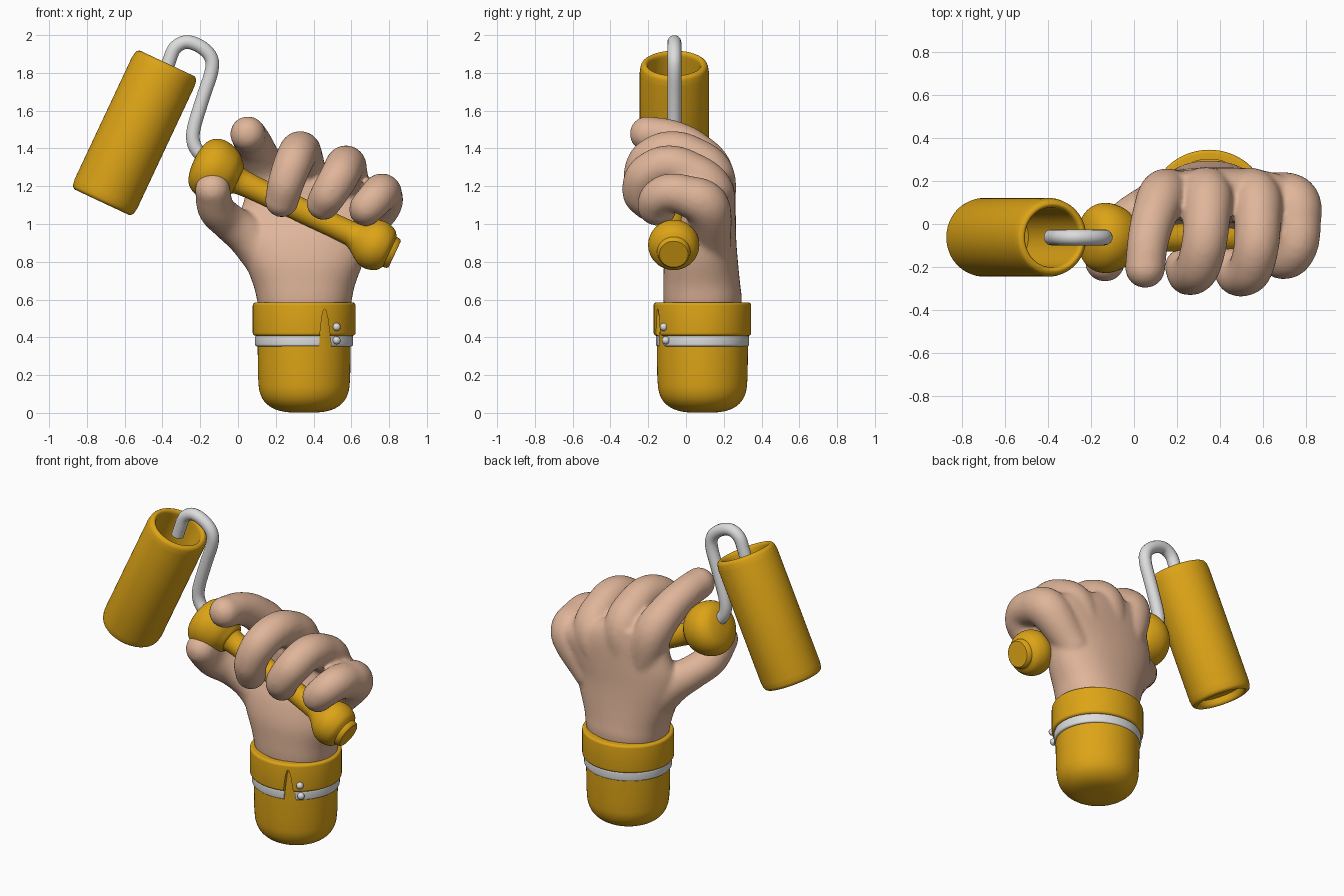
import bpy, bmesh, math
from mathutils import Vector, Matrix

cube = bpy.data.objects.get("Cube")
if cube:
    bpy.data.objects.remove(cube, do_unlink=True)


def material(name, rgb):
    m = bpy.data.materials.new(name)
    m.use_nodes = True
    m.diffuse_color = (*rgb, 1)
    m.node_tree.nodes["Principled BSDF"].inputs["Base Color"].default_value = (*rgb, 1)
    return m


YELLOW = material("golden yellow", (0.72, 0.37, 0.008))
SKIN = material("skin", (0.74, 0.46, 0.32))
WHITE = material("light grey", (0.72, 0.72, 0.72))


def select(ob):
    bpy.ops.object.select_all(action='DESELECT')
    ob.select_set(True)
    bpy.context.view_layer.objects.active = ob


def finish(bm, name, mat):
    bmesh.ops.recalc_face_normals(bm, faces=bm.faces)
    me = bpy.data.meshes.new(name)
    bm.to_mesh(me)
    bm.free()
    me.materials.append(mat)
    ob = bpy.data.objects.new(name, me)
    bpy.context.collection.objects.link(ob)
    return ob


def smooth(ob, angle=40):
    select(ob)
    bpy.ops.object.shade_smooth_by_angle(angle=math.radians(angle))


def bake(ob):
    select(ob)
    bpy.ops.object.convert(target='MESH')


def spline(points, steps):
    """Catmull-Rom curve through points of any dimension."""
    p = [Vector(q) for q in points]
    p = [2 * p[0] - p[1]] + p + [2 * p[-1] - p[-2]]
    out = []
    for a, b, c, d in zip(p, p[1:], p[2:], p[3:]):
        for i in range(steps):
            t = i / steps
            out.append(0.5 * (2 * b + (c - a) * t + (2 * a - 5 * b + 4 * c - d) * t * t
                              + (3 * b - a - 3 * c + d) * t ** 3))
    return out + [p[-2]]


def skin_rings(bm, rings, closed=False):
    """Bridge successive rings of points; cap the ends unless closed."""
    vs = [[bm.verts.new(p) for p in ring] for ring in rings]
    pairs = list(zip(vs, vs[1:])) + ([(vs[-1], vs[0])] if closed else [])
    for r, s in pairs:
        for i in range(len(r)):
            j = (i + 1) % len(r)
            bm.faces.new((r[i], r[j], s[j], s[i]))
    if not closed:
        bm.faces.new(vs[0])
        bm.faces.new(vs[-1])


def lathe(name, mat, profile, origin, axis=(0, 0, 1), squash=1, closed=False, seg=64):
    """Turn a (radius, height) profile around an axis."""
    m = (Matrix.Translation(origin) @ Vector(axis).to_track_quat('Z', 'Y').to_matrix().to_4x4()
         @ Matrix.Diagonal((1, squash, 1, 1)))
    rings = []
    for r, h in profile:
        r = max(r, 0.002)
        rings.append([m @ Vector((r * math.cos(a), r * math.sin(a), h))
                      for a in (2 * math.pi * i / seg for i in range(seg))])
    bm = bmesh.new()
    skin_rings(bm, rings, closed)
    ob = finish(bm, name, mat)
    smooth(ob)
    return ob


def rounded_band(inner, outer, low, high, bevel):
    """Closed band section with rounded outer corners."""
    prof = [(inner, low)]
    for cz, start in ((low + bevel, -90), (high - bevel, 0)):
        for k in range(6):
            a = math.radians(start + 18 * k)
            prof.append((outer - bevel + bevel * math.cos(a), cz + bevel * math.sin(a)))
    return prof + [(inner, high)]


# Roller sleeve: hollow, with rounded lips at both ends
top, bottom = Vector((-0.375, -0.062, 1.85)), Vector((-0.72, -0.062, 1.115))
length = (top - bottom).length
lip = [(0.138, 0.045), (0.14, 0.015), (0.15, 0.001), (0.163, 0.002), (0.176, 0.015), (0.183, 0.05)]
profile = ([(0, 0.05)] + spline(lip, 4)
           + spline([(r, length - h) for r, h in reversed(lip)], 4) + [(0.136, 0.25), (0, 0.25)])
lathe("roller_sleeve", YELLOW, profile, bottom, top - bottom)

# Bent wire frame
path = [(-0.385, 1.8), (-0.365, 1.86), (-0.335, 1.93), (-0.275, 1.963), (-0.2, 1.94),
        (-0.145, 1.885), (-0.14, 1.81), (-0.185, 1.67), (-0.233, 1.51), (-0.235, 1.43),
        (-0.2, 1.37), (-0.13, 1.31)]
cu = bpy.data.curves.new("wire_frame", 'CURVE')
cu.dimensions = '3D'
cu.bevel_depth = 0.037
cu.bevel_resolution = 5
cu.use_fill_caps = True
pts = spline(path, 6)
sp = cu.splines.new('POLY')
sp.points.add(len(pts) - 1)
for p, q in zip(sp.points, pts):
    p.co = (q[0], -0.062, q[1], 1)
cu.materials.append(WHITE)
wire = bpy.data.objects.new("wire_frame", cu)
bpy.context.collection.objects.link(wire)
bake(wire)
smooth(wire)

# Turned handle: end cap, knob, shaft and flared head
knob = [(0.088, 0.03), (0.118, 0.055), (0.135, 0.105), (0.128, 0.155), (0.1, 0.2), (0.072, 0.24),
        (0.064, 0.3), (0.064, 0.6), (0.067, 0.88), (0.09, 0.925), (0.13, 0.965), (0.153, 1.01),
        (0.163, 1.06), (0.154, 1.11), (0.12, 1.15), (0.06, 1.17), (0, 1.174)]
lathe("handle", YELLOW, [(0, 0), (0.076, 0), (0.084, 0.008)] + spline(knob, 4),
      (0.83, -0.065, 0.84), (-0.905, 0, 0.425))

# Sleeve with rounded bottom
base = (0.35, 0.087, 0)
sleeve = [(0, 0.002), (0.09, 0.004), (0.16, 0.022), (0.21, 0.06), (0.236, 0.115), (0.244, 0.19)]
lathe("sleeve", YELLOW, spline(sleeve, 5) + [(0.246, 0.35), (0.246, 0.56), (0, 0.56)], base, squash=0.98)

# Folded cuff and trim, both split by a tapering notch
cuff = lathe("cuff", YELLOW, rounded_band(0.225, 0.272, 0.408, 0.585, 0.016), base,
             squash=0.95, closed=True)
trim = lathe("cuff_trim", WHITE, rounded_band(0.225, 0.26, 0.352, 0.412, 0.012), base,
             squash=0.95, closed=True)
bm = bmesh.new()
notch = [(0.427, 0.33), (0.434, 0.42), (0.444, 0.51), (0.452, 0.543), (0.459, 0.55),
         (0.466, 0.543), (0.474, 0.51), (0.486, 0.42), (0.496, 0.33)]
skin_rings(bm, [[(x, y, z) for x, z in notch] for y in (-0.4, 0.0)])
cutter = finish(bm, "notch_cutter", YELLOW)
cutter.hide_render = True
for ob in (cuff, trim):
    mod = ob.modifiers.new("notch", 'BOOLEAN')
    mod.operation = 'DIFFERENCE'
    mod.object = cutter
    bake(ob)
    smooth(ob)
bpy.data.objects.remove(cutter, do_unlink=True)

# Cuff buttons
for name, y, z in (("upper_button", -0.118, 0.455), ("lower_button", -0.107, 0.384)):
    bm = bmesh.new()
    bmesh.ops.create_uvsphere(bm, u_segments=20, v_segments=12, radius=0.021,
                              matrix=Matrix.Translation((0.522, y, z)))
    smooth(finish(bm, name, WHITE))

# Hand: wrist and palm loft (z, x range, y range)
bm = bmesh.new()
palm = [(0.5, 0.12, 0.58, -0.11, 0.28), (0.6, 0.1, 0.603, -0.12, 0.295),
        (0.68, 0.08, 0.62, -0.12, 0.287), (0.8, 0.035, 0.665, -0.115, 0.275),
        (0.92, 0.0, 0.7, -0.085, 0.266), (1.02, 0.0, 0.76, -0.04, 0.264),
        (1.12, 0.03, 0.79, 0.0, 0.262), (1.2, 0.05, 0.7, 0.005, 0.255), (1.28, 0.1, 0.5, 0.03, 0.235)]
rings = []
for z, x0, x1, y0, y1 in spline(palm, 4):
    ring = []
    for i in range(48):
        a = 2 * math.pi * i / 48
        c, s = math.cos(a), math.sin(a)
        ring.append(((x0 + x1) / 2 + (x1 - x0) / 2 * math.copysign(abs(c) ** 0.9, c),
                     (y0 + y1) / 2 + (y1 - y0) / 2 * math.copysign(abs(s) ** 0.9, s), z))
    rings.append(ring)
skin_rings(bm, rings)

# Fingers and thumb as tapering paths (x, y, z, radius)
digits = {
    "index": [(0.2, 0.14, 1.0, 0.1), (0.14, 0.14, 1.26, 0.115), (0.095, 0.04, 1.39, 0.105),
              (0.065, -0.08, 1.455, 0.097), (0.052, -0.205, 1.477, 0.094)],
    "middle": [(0.31, 0.15, 1.0, 0.1), (0.34, 0.14, 1.25, 0.12), (0.338, 0.02, 1.36, 0.11),
               (0.325, -0.1, 1.385, 0.106), (0.295, -0.205, 1.33, 0.103),
               (0.255, -0.235, 1.22, 0.097), (0.232, -0.2, 1.125, 0.09)],
    "ring": [(0.45, 0.15, 0.95, 0.1), (0.56, 0.135, 1.17, 0.12), (0.575, 0.01, 1.28, 0.11),
             (0.568, -0.11, 1.31, 0.106), (0.538, -0.215, 1.255, 0.103),
             (0.485, -0.24, 1.165, 0.097), (0.452, -0.2, 1.11, 0.09)],
    "little": [(0.58, 0.14, 0.9, 0.1), (0.735, 0.11, 1.09, 0.122), (0.762, 0.0, 1.15, 0.108),
               (0.758, -0.09, 1.165, 0.102), (0.728, -0.15, 1.135, 0.097),
               (0.685, -0.165, 1.09, 0.092), (0.675, -0.14, 1.075, 0.088)],
    "thumb": [(0.19, 0.09, 0.8, 0.14), (0.06, 0.06, 0.93, 0.115), (-0.045, 0.0, 1.01, 0.1),
              (-0.115, -0.09, 1.08, 0.098), (-0.135, -0.175, 1.18, 0.094)],
}
for path in digits.values():
    for x, y, z, r in spline(path, 9):
        bmesh.ops.create_icosphere(bm, subdivisions=3, radius=r, matrix=Matrix.Translation((x, y, z)))
hand = finish(bm, "hand", SKIN)

# Fuse the hand into one soft surface
remesh = hand.modifiers.new("fuse", 'REMESH')
remesh.mode = 'VOXEL'
remesh.voxel_size = 0.013
soften = hand.modifiers.new("soften", 'SMOOTH')
soften.factor = 0.5
soften.iterations = 8
bake(hand)
select(hand)
bpy.ops.object.shade_smooth()
